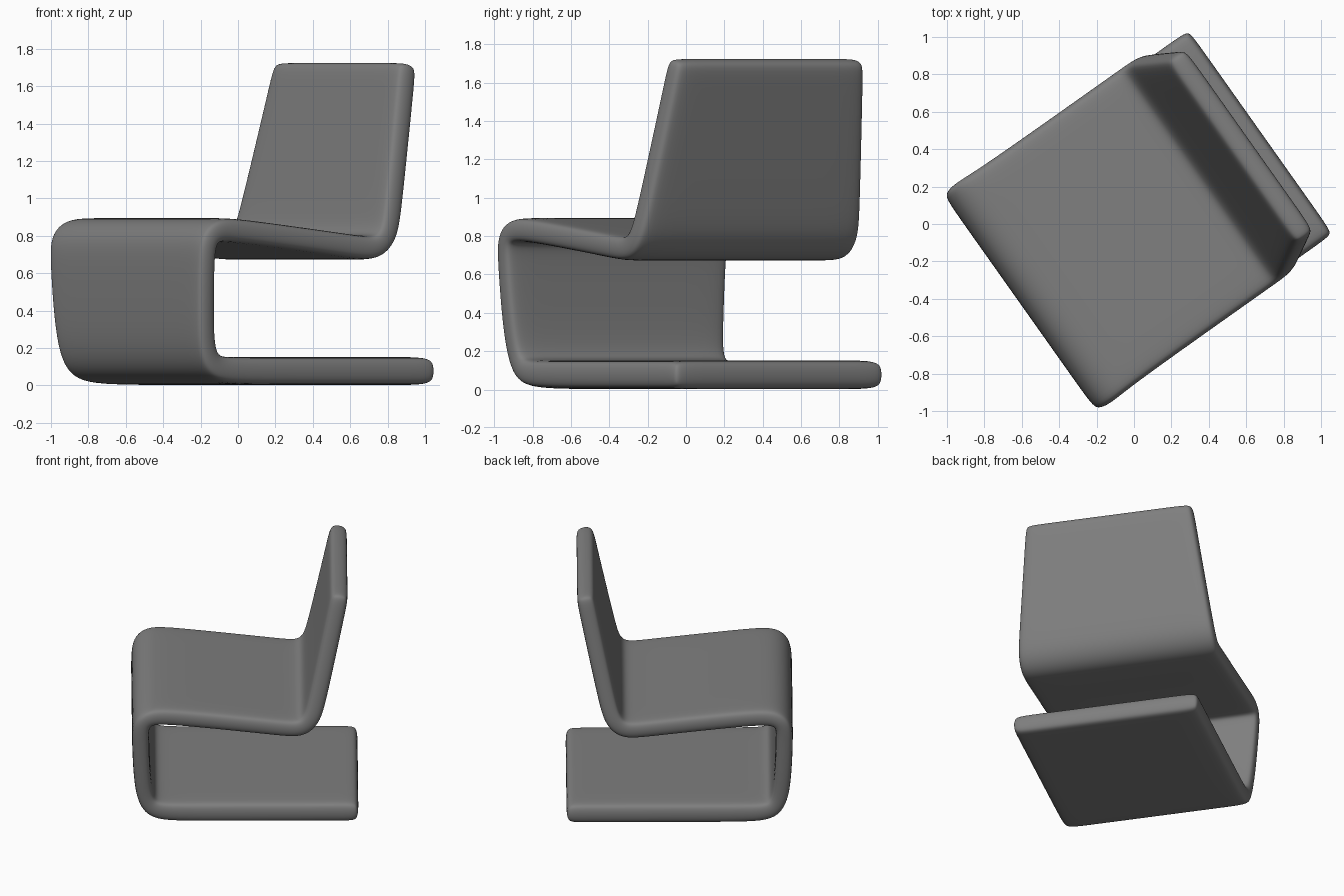
import bpy
import bmesh
import math
from mathutils import Vector

default_cube = bpy.data.objects.get("Cube")
if default_cube:
    bpy.data.objects.remove(default_cube, do_unlink=True)

# One plain colour for the whole chair
grey = bpy.data.materials.new("mid_grey")
grey.use_nodes = True
colour = (0.21, 0.21, 0.21, 1.0)
grey.diffuse_color = colour
grey.node_tree.nodes["Principled BSDF"].inputs["Base Color"].default_value = colour

TURN = math.radians(35.3)   # the chair stands turned on its spot
SIDE_SHIFT = 0.01
EDGE = 0.08                 # inset of the loops that hold the rounded rim

# Side profile of the folded slab: depth, height, half thickness, half width
base = [(0.84, 0.077, 0.075, 0.67), (0.76, 0.077, 0.075, 0.67),
        (0.1, 0.077, 0.075, 0.67), (-0.4, 0.077, 0.075, 0.67),
        (-0.58, 0.085, 0.07, 0.67)]
leg = [(-0.65, 0.16, 0.06, 0.67), (-0.675, 0.35, 0.06, 0.69),
       (-0.685, 0.65, 0.06, 0.71), (-0.68, 0.78, 0.06, 0.72)]
seat = [(-0.61, 0.835, 0.065, 0.72), (-0.45, 0.83, 0.065, 0.71),
        (0.28, 0.745, 0.065, 0.71), (0.43, 0.727, 0.065, 0.71)]
back = [(0.515, 0.8, 0.065, 0.71), (0.555, 0.96, 0.065, 0.69),
        (0.695, 1.64, 0.065, 0.61), (0.71, 1.725, 0.065, 0.6)]
profile = base + leg + seat + back


def mitre(points, i):
    """Offset direction at a profile point, mitred between its two segments."""
    normals = []
    for a, b in ((i - 1, i), (i, i + 1)):
        if a >= 0 and b < len(points):
            step = (points[b] - points[a]).normalized()
            normals.append(Vector((-step.y, step.x)))
    first, last = normals[0], normals[-1]
    return (first + last) / (1 + first.dot(last))


def folded_slab(name, stations):
    """Sweep a slab cage along the profile and round it by subdivision."""
    points = [Vector(s[:2]) for s in stations]
    bm = bmesh.new()
    rings = []
    for i, (_, _, half, width) in enumerate(stations):
        offset = mitre(points, i) * half
        columns = (-width, EDGE - width, width - EDGE, width)
        ring = []
        for sign, order in ((1, columns), (-1, columns[::-1])):
            p = points[i] + offset * sign
            ring += [bm.verts.new((p.x, v + SIDE_SHIFT, p.y)) for v in order]
        rings.append(ring)

    # Skin between neighbouring rings
    for r, s in zip(rings, rings[1:]):
        count = len(r)
        for k in range(count):
            n = (k + 1) % count
            bm.faces.new((r[k], r[n], s[n], s[k]))

    # End caps, in strips that match the columns
    for ring in (rings[0], rings[-1]):
        for k in range(3):
            bm.faces.new((ring[k], ring[k + 1], ring[-k - 2], ring[-k - 1]))
    bmesh.ops.recalc_face_normals(bm, faces=bm.faces)
    for face in bm.faces:
        face.smooth = True

    mesh = bpy.data.meshes.new(name)
    bm.to_mesh(mesh)
    bm.free()
    mesh.materials.append(grey)
    obj = bpy.data.objects.new(name, mesh)
    bpy.context.collection.objects.link(obj)
    rounding = obj.modifiers.new("rounding", "SUBSURF")
    rounding.levels = rounding.render_levels = 3
    return obj


chair = folded_slab("folded_chair_shell", profile)
chair.rotation_euler.z = TURN
